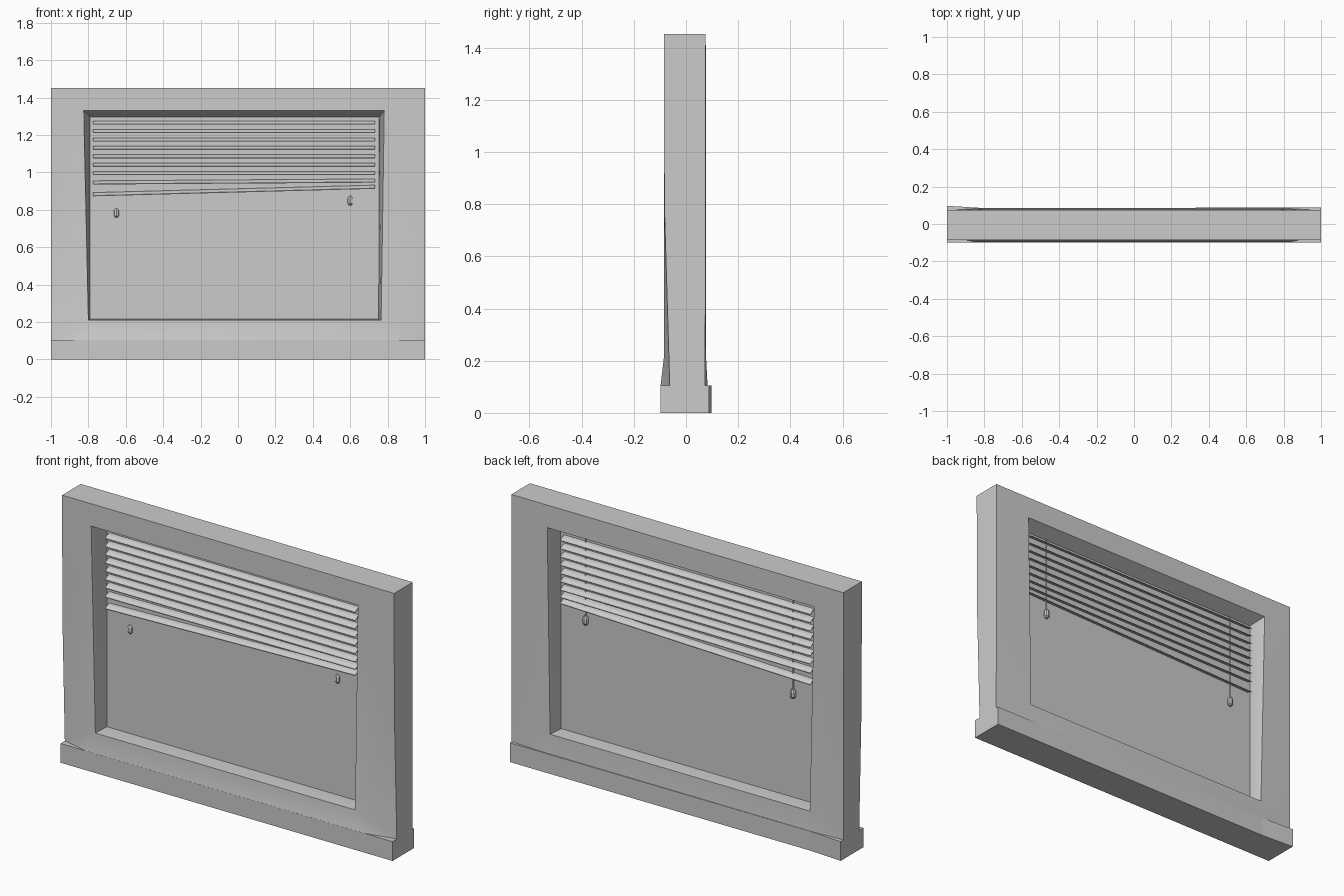
import bpy, bmesh, math
from mathutils import Matrix

if "Cube" in bpy.data.objects:
    bpy.data.objects.remove(bpy.data.objects["Cube"])


def finish(name, bm, smooth=False):
    bmesh.ops.recalc_face_normals(bm, faces=bm.faces)
    me = bpy.data.meshes.new(name)
    bm.to_mesh(me)
    bm.free()
    ob = bpy.data.objects.new(name, me)
    bpy.context.collection.objects.link(ob)
    if smooth:
        for p in me.polygons:
            p.use_smooth = True
        me.set_sharp_from_angle(angle=math.radians(35))
    return ob


# (x, z) outlines: outer wall edge, opening at wall face, opening at the pane
OUTER = [(-1, .1), (-.85, .1), (.83, .1), (1, .1), (1, .8), (1, 1.452), (-1, 1.452), (-1, .8)]
OPENING = [(-.80, .21), (.765, .21), (.782, 1.33), (-.825, 1.33)]
INNER = [(-.79, .215), (.752, .215), (.755, 1.295), (-.79, 1.295)]
FRONT_Y = [-.062, -.098, -.098, -.062, -.083, -.085, -.085, -.083]
BACK_Y = [.073, .083, .083, .073, .075, .075, .075, .075]


# Wall surround: two faces with flared reveals meeting at the pane
def wall():
    bm = bmesh.new()
    inner = [bm.verts.new((x, 0, z)) for x, z in INNER]
    rims = []
    for ys, open_y in ((FRONT_Y, -.085), (BACK_Y, .077)):
        o = [bm.verts.new((x, y, z)) for (x, z), y in zip(OUTER, ys)]
        i = [bm.verts.new((x, open_y, z)) for x, z in OPENING]
        for f in ((o[1], o[2], i[1], i[0]), (o[0], o[1], i[0]), (o[2], o[3], i[1]),
                  (o[3], o[4], i[1]), (o[4], i[2], i[1]), (o[4], o[5], i[2]),
                  (o[5], o[6], i[3], i[2]), (o[6], o[7], i[3]),
                  (o[7], i[0], i[3]), (o[7], o[0], i[0])):
            bm.faces.new(f)
        for k in range(4):
            n = (k + 1) % 4
            bm.faces.new((i[k], i[n], inner[n], inner[k]))
        rims.append(o)
    for k in range(8):
        n = (k + 1) % 8
        bm.faces.new((rims[0][k], rims[0][n], rims[1][n], rims[1][k]))
    finish("wall_surround", bm, True)


# Skirting along the bottom, thicker at the back left
def skirting():
    bm = bmesh.new()
    plan = [(-1, -.098), (1, -.098), (1, .088), (-.8, .085), (-1, .097)]
    f = bm.faces.new([bm.verts.new((x, y, 0)) for x, y in plan])
    ext = bmesh.ops.extrude_face_region(bm, geom=[f])
    bmesh.ops.translate(bm, vec=(0, 0, .105),
                        verts=[v for v in ext["geom"] if isinstance(v, bmesh.types.BMVert)])
    finish("skirting", bm)


# Glass pane in the middle of the wall
def pane():
    bm = bmesh.new()
    bm.faces.new([bm.verts.new((x, 0, z)) for x, z in INNER])
    finish("window_pane", bm)


# One arched blind slat; left and right heights may differ
def slat(name, zl, zr):
    bm = bmesh.new()
    top = [(-.036, -.008), (-.018, .004), (0, .008), (.018, .004), (.036, -.008)]
    prof = top + [(y, z - .004) for y, z in reversed(top)]
    ends = [[bm.verts.new((x, y, zc + z)) for y, z in prof]
            for x, zc in ((-.775, zl), (.732, zr))]
    n = len(prof)
    for k in range(n):
        m = (k + 1) % n
        bm.faces.new((ends[0][k], ends[0][m], ends[1][m], ends[1][k]))
    for e in ends:
        bm.faces.new(e)
    finish(name, bm)


# Pull cord with a small faceted knob
def cord(name, x, z):
    y = .006
    bm = bmesh.new()
    length = 1.3 - z
    bmesh.ops.create_cone(bm, cap_ends=True, segments=6, radius1=.003, radius2=.003,
                          depth=length, matrix=Matrix.Translation((x, y, z + length / 2)))
    finish(name + "_cord", bm)
    bm = bmesh.new()
    rings = []
    for r, dz in ((.008, -.025), (.016, -.015), (.016, .012), (.008, .025)):
        rings.append([bm.verts.new((x + r * math.cos(a * math.pi / 4),
                                    y + r * math.sin(a * math.pi / 4), z + dz))
                      for a in range(8)])
    for lo, hi in zip(rings, rings[1:]):
        for k in range(8):
            m = (k + 1) % 8
            bm.faces.new((lo[k], lo[m], hi[m], hi[k]))
    bm.faces.new(rings[0])
    bm.faces.new(rings[-1])
    finish(name + "_knob", bm)


wall()
skirting()
pane()
for i in range(7):
    z = 1.267 - i * .045
    slat(f"slat_{i + 1}", z, z)
slat("slat_8", .947, .957)
slat("slat_9", .884, .924)
cord("left", -.65, .783)
cord("right", .6, .848)
